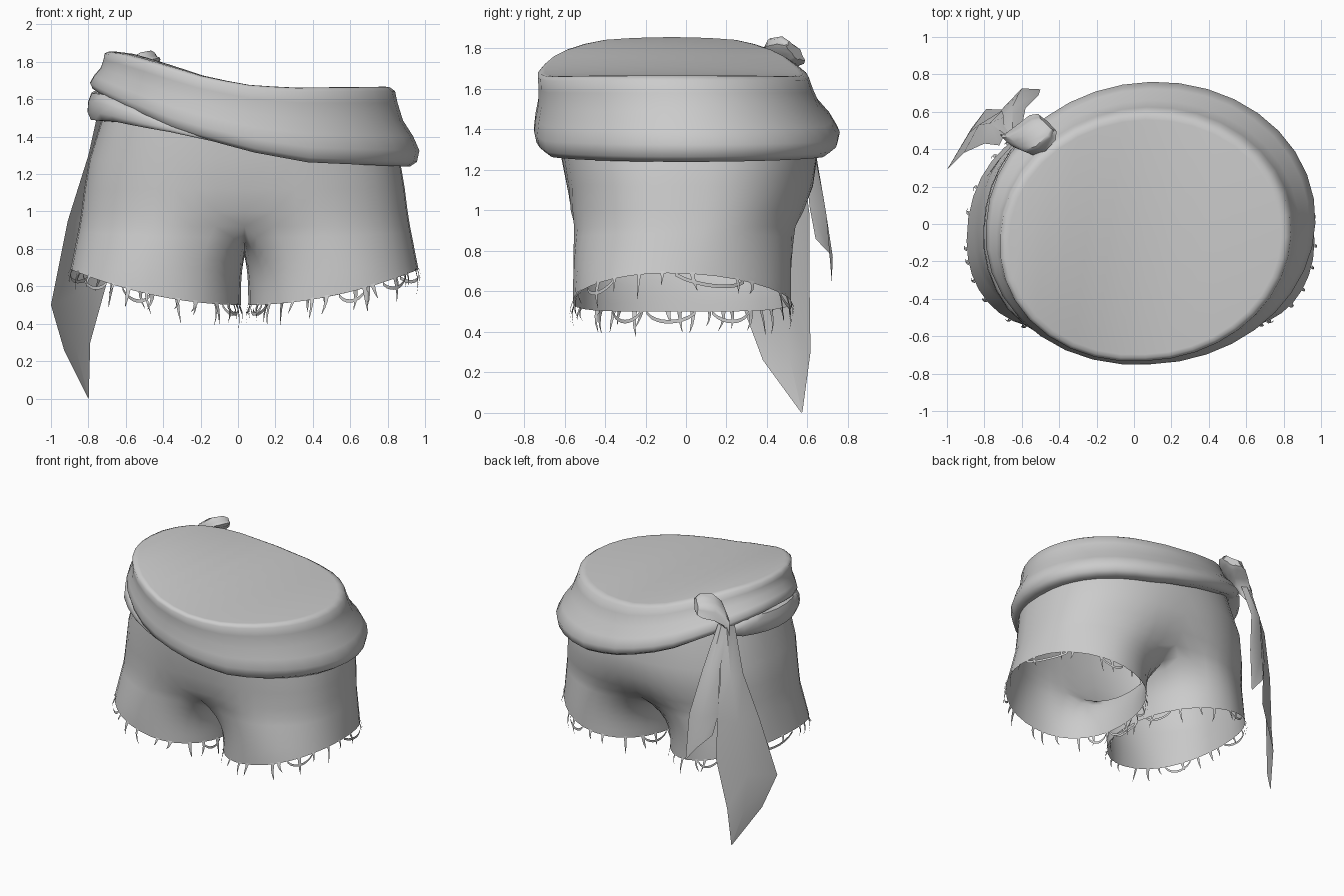
import bpy, bmesh, random
from math import sin, cos, pi, radians, copysign
from mathutils import Vector as V

if "Cube" in bpy.data.objects:
    bpy.data.objects.remove(bpy.data.objects["Cube"])

random.seed(4)
CX = 0.035  # symmetry plane of the shorts


def spow(v, p):
    return copysign(abs(v) ** p, v)


def table(x, pts):
    # piecewise interpolation through (x, value) pairs sorted by x
    if x <= pts[0][0]:
        return pts[0][1]
    for (a, va), (b, vb) in zip(pts, pts[1:]):
        if x <= b:
            return va + (vb - va) * (x - a) / (b - a)
    return pts[-1][1]


def loft(bm, rows, closed=True, caps=()):
    # quads between rows of points; caps lists the row indices to fan shut
    vs = [[bm.verts.new(p) for p in r] for r in rows]
    n = len(rows[0])
    for a, b in zip(vs, vs[1:]):
        for i in range(n if closed else n - 1):
            j = (i + 1) % n
            bm.faces.new((a[i], a[j], b[j], b[i]))
    for c in caps:
        mid = bm.verts.new(sum((v.co for v in vs[c]), V()) / n)
        for i in range(n):
            bm.faces.new((vs[c][i], vs[c][(i + 1) % n], mid))
    return vs


def finish(bm, name, angle=50):
    bmesh.ops.remove_doubles(bm, verts=bm.verts, dist=0.0005)
    bmesh.ops.recalc_face_normals(bm, faces=bm.faces)
    me = bpy.data.meshes.new(name)
    bm.to_mesh(me)
    bm.free()
    ob = bpy.data.objects.new(name, me)
    bpy.context.collection.objects.link(ob)
    bpy.ops.object.select_all(action='DESELECT')
    ob.select_set(True)
    bpy.context.view_layer.objects.active = ob
    bpy.ops.object.shade_smooth_by_angle(angle=radians(angle))
    return ob


# shorts: two legs that share a crotch seam, then one body tube
def hem(a):
    back = sin(a) > 0
    x = 0.475 + 0.455 * spow(cos(a), 1.1 if back and cos(a) > 0 else 0.9)
    y = -0.09 + (0.61 if back else 0.47) * spow(sin(a), 0.95)
    return V((x, y, 0.5 + 0.19 * (x / 0.93) ** 2))


def body(t, z, w, front, back, notch):
    y = -0.03 + (back + 0.03 if t > 0 else front - 0.03) * spow(sin(t), 0.8)
    x = w * abs(cos(t)) ** (0.95 if t > 0 else 0.85)
    return V((x, y * (1 - notch * abs(sin(t)) ** 24), z))


def side(p, s):
    return V((CX + s * p.x, p.y, p.z))


bm = bmesh.new()
NO, NI, NR = 24, 8, 7
outer = [-pi / 2 + pi * i / NO for i in range(NO + 1)]
CROTCH = (0.92, 0.885, 0.60, 0.59, 0.14)
BODY = [CROTCH, (1.0, 0.872, 0.60, 0.615, 0.06), (1.12, 0.857, 0.60, 0.64, 0.02),
        (1.28, 0.83, 0.62, 0.65, 0), (1.6, 0.73, 0.62, 0.57, 0)]
for s in (1, -1):
    low = [hem(t * 130 / 90) for t in outer]
    top = [body(t, *CROTCH) for t in outer]
    y0, y1 = top[-1].y, top[0].y
    for i in range(1, NI):
        v = i / NI
        low.append(hem(radians(130 + 100 * v)))
        top.append(V((0, y0 + (y1 - y0) * v, 0.76 + 0.16 * abs(2 * v - 1) ** 2)))
    rows = []
    for k in range(NR + 1):
        f = k / NR
        row = []
        for i, (a, b) in enumerate(zip(low, top)):
            # columns near the crotch hold the leg shape before turning in
            near = abs(sin(outer[i])) ** 6 if i <= NO else 1
            g = f ** (1 + 2 * near)
            row.append(side(V((a.x + (b.x - a.x) * g, a.y + (b.y - a.y) * g, a.z + (b.z - a.z) * f)), s))
        rows.append(row)
    loft(bm, rows)
    loft(bm, [[side(body(t, *r), s) for t in outer] for r in BODY], closed=False)
finish(bm, "shorts", 80)

# frayed hem: hanging threads and looped threads
bm = bmesh.new()
for s in (1, -1):
    for i in range(24):
        a = 2 * pi * (i + random.uniform(-0.35, 0.35)) / 24
        p = hem(a)
        tan = (hem(a + 0.02) - hem(a - 0.02)).normalized()
        out = V((cos(a), sin(a), 0))
        ln, sway, w = random.uniform(0.06, 0.14), random.uniform(-0.03, 0.03), random.uniform(0.009, 0.015)
        rows = []
        for k, f in enumerate((1, 0.7, 0.45, 0.08)):
            q = k / 3
            c = p + V((0, 0, 0.01 - ln * q)) + tan * sway * q * q + out * 0.015 * sin(q * 2.5)
            rows.append([side(c - tan * w * f, s), side(c + tan * w * f, s)])
        loft(bm, rows, closed=False)
    for deg, span in ((-45, 14), (20, 20), (75, 12), (150, 12), (180, 14), (205, 11)):
        rows = []
        for k in range(9):
            q = k / 8
            a = radians(deg + span * (q * 2 - 1) * 0.85)
            h = sin(pi * q) ** 0.7 if 0 < k < 8 else 0
            c = hem(a) + V((cos(a), sin(a), 0)) * 0.01 * h
            rows.append([side(c - V((0, 0, 0.045 * h - 0.004)), s), side(c - V((0, 0, 0.045 * h + 0.014)), s)])
        loft(bm, rows, closed=False)
finish(bm, "frayed_hem")

# sash: slanted band whose height varies around the waist, closed on top
TOP = [(-1, 1.855), (-0.85, 1.84), (-0.6, 1.785), (-0.3, 1.715), (0, 1.675), (0.3, 1.66), (1, 1.665)]
BOT = [(-1, 1.65), (-0.8, 1.56), (-0.45, 1.42), (-0.2, 1.36), (0, 1.315), (0.35, 1.262), (1, 1.24)]


def waist(a, m, sc=1.0):
    # ellipse between the top and bottom outlines, fuller at the front left quarter
    sc *= 1 + (0.045 if cos(a) < 0 and sin(a) < 0 else 0.015) * sin(2 * a)
    x = 0.06 + 0.03 * m + (0.765 + 0.115 * m) * sc * cos(a)
    y = -0.07 + 0.075 * m + (0.66 + 0.095 * m) * sc * sin(a)
    return x, y


PROFILE = [(-0.005, 0, 0.95), (0, 0, 0.98), (0.05, 0.1, 1), (0.2, 0.25, 0.99), (0.42, 0.48, 0.985),
           (0.62, 0.8, 0.995), (0.8, 1, 1), (0.94, 1, 0.985), (1, 0.95, 0.95), (0.97, 0.8, 0.9)]
bm = bmesh.new()
N = 36
rows = []
for f, m, sc in PROFILE:
    ring = []
    for i in range(N):
        a = 2 * pi * i / N
        zt, zb = table(cos(a), TOP), table(cos(a), BOT)
        ring.append(V((*waist(a, m, sc), zt + (zb - zt) * f)))
    rows.append(ring)
rim = loft(bm, rows)[0]
for i in range(N // 2):
    quad = [rim[i], rim[i + 1], rim[-i - 1], rim[-i % N]]
    bm.faces.new(list(dict.fromkeys(quad)))
finish(bm, "sash", 60)

# second wrap of the sash, emerging under the first and running to the knot
bm = bmesh.new()
rows = []
for k in range(15):
    d = 256 - (256 - 140) * k / 14
    a = radians(d)
    zt = table(cos(a), BOT) + 0.03
    zb = table(d, [(140, 1.56), (155, 1.51), (180, 1.485), (215, 1.475), (240, 1.42), (256, 1.37)])
    zt = min(zt, zb + 0.16)
    g = min(1, k / 5)
    prof = [(0, 0.93), (0.06, 0.955 + 0.045 * g), (0.35, 0.955 + 0.065 * g), (0.7, 0.955 + 0.07 * g),
            (0.95, 0.95 + 0.055 * g), (1, 0.92)]
    rows.append([V((*waist(a, 0.9, sc), zt + (zb - zt) * f)) for f, sc in prof])
loft(bm, rows, caps=(0, -1))
finish(bm, "sash_lower_wrap", 60)

# knot: pinched fan of cloth with pleats
bm = bmesh.new()
path = [((-0.69, 0.46, 1.60), 0.03, 0.03), ((-0.665, 0.44, 1.66), 0.06, 0.05), ((-0.61, 0.43, 1.725), 0.10, 0.055),
        ((-0.55, 0.46, 1.77), 0.11, 0.055), ((-0.49, 0.515, 1.785), 0.10, 0.05), ((-0.465, 0.54, 1.785), 0.07, 0.03)]
wide = V((-0.45, 0.45, -0.4)).normalized()
thick = V((0.7, 0.5, 0.35)).cross(wide).normalized()
rows = []
for k, (c, w, t) in enumerate(path):
    ring = []
    for i in range(16):
        a = 2 * pi * i / 16
        r = 1 + 0.035 * k * cos(5 * a + 0.4)
        ring.append(V(c) + wide * w * r * cos(a) + thick * t * r * sin(a))
    rows.append(ring)
loft(bm, rows, caps=(0, -1))
finish(bm, "sash_knot", 45)

# hanging tails: folded strips given as left edge, middle, right edge
LONG = [((-0.72, 0.42, 1.66), (-0.69, 0.48, 1.66), (-0.64, 0.48, 1.66)),
        ((-0.80, 0.43, 1.30), (-0.77, 0.54, 1.30), (-0.70, 0.57, 1.30)),
        ((-0.91, 0.38, 0.95), (-0.83, 0.53, 0.95), (-0.70, 0.61, 0.98)),
        ((-1.00, 0.29, 0.50), (-0.88, 0.49, 0.55), (-0.69, 0.61, 0.66)),
        ((-0.93, 0.38, 0.26), (-0.87, 0.51, 0.28), (-0.79, 0.615, 0.30)),
        ((-0.80, 0.57, 0.0), (-0.80, 0.572, 0.002), (-0.798, 0.575, 0.004))]
SHORT = [((-0.69, 0.45, 1.66), (-0.65, 0.49, 1.66), (-0.61, 0.47, 1.66)),
         ((-0.70, 0.58, 1.35), (-0.65, 0.63, 1.35), (-0.58, 0.62, 1.35)),
         ((-0.71, 0.61, 1.02), (-0.62, 0.69, 1.0), (-0.51, 0.69, 1.0)),
         ((-0.68, 0.64, 0.86), (-0.60, 0.725, 0.77), (-0.50, 0.72, 0.65))]
for name, strip in (("sash_long_tail", LONG), ("sash_short_tail", SHORT)):
    bm = bmesh.new()
    loft(bm, [[V(p) for p in r] for r in strip], closed=False)
    finish(bm, name)
